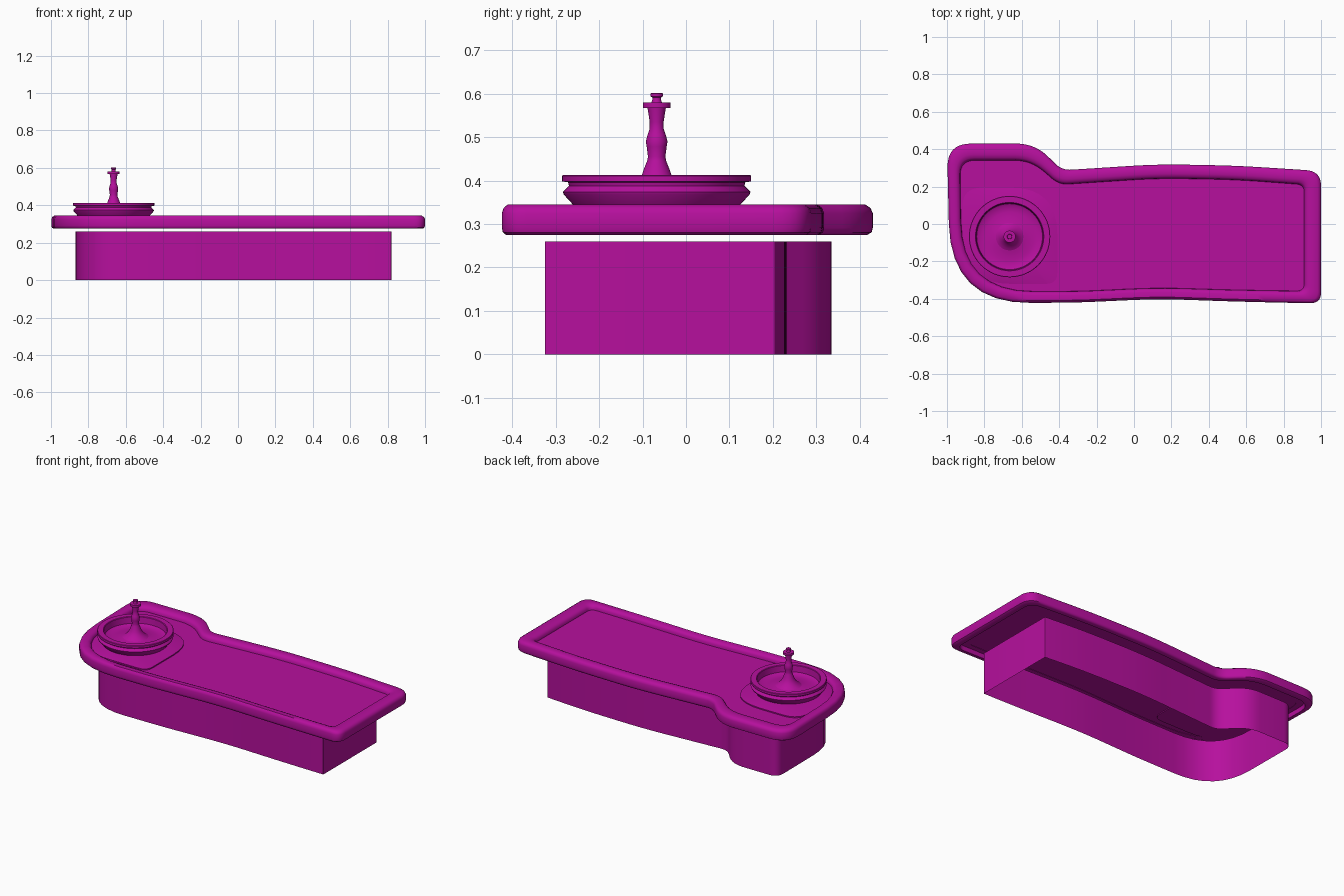
import bpy, bmesh, math
from mathutils import Vector

if "Cube" in bpy.data.objects:
    bpy.data.objects.remove(bpy.data.objects["Cube"])

mat = bpy.data.materials.new("magenta")
mat.diffuse_color = (0.47, 0.005, 0.34, 1)
mat.use_nodes = True
mat.node_tree.nodes["Principled BSDF"].inputs["Base Color"].default_value = mat.diffuse_color
CX, CY = -0.665, -0.0675   # wheel centre


def rounded(corners, seg=8):
    """Closed outline from (x, y, corner radius) with softened corners."""
    out = []
    n = len(corners)
    for i, (x, y, r) in enumerate(corners):
        p = Vector((x, y))
        a = Vector(corners[i - 1][:2]) - p
        b = Vector(corners[(i + 1) % n][:2]) - p
        s, e = p + a.normalized() * r, p + b.normalized() * r
        for k in range(seg + 1):
            t = k / seg
            out.append(s * (1 - t) ** 2 + p * 2 * t * (1 - t) + e * t * t)
    return out


def loft(name, rings, wrap=False, cap_start=False, cap_end=False, angle=35):
    """Skin a list of equal-length rings of 3D points."""
    bm = bmesh.new()
    vs = [[bm.verts.new(p) for p in ring] for ring in rings]
    n = len(vs[0])
    pairs = list(zip(vs, vs[1:])) + ([(vs[-1], vs[0])] if wrap else [])
    for a, b in pairs:
        for i in range(n):
            j = (i + 1) % n
            bm.faces.new((a[i], a[j], b[j], b[i]))
    if cap_start:
        bm.faces.new(vs[0])
    if cap_end:
        bm.faces.new(vs[-1])
    bmesh.ops.recalc_face_normals(bm, faces=bm.faces)
    me = bpy.data.meshes.new(name)
    bm.to_mesh(me)
    bm.free()
    me.materials.append(mat)
    ob = bpy.data.objects.new(name, me)
    bpy.context.collection.objects.link(ob)
    bpy.ops.object.select_all(action='DESELECT')
    ob.select_set(True)
    bpy.context.view_layer.objects.active = ob
    bpy.ops.object.shade_smooth_by_angle(angle=math.radians(angle))
    return ob


def at(outline, z):
    return [(p.x, p.y, z) for p in outline]


def lathe(name, profile, seg=64, **kw):
    rings = [[(CX + r * math.cos(2 * math.pi * i / seg),
               CY + r * math.sin(2 * math.pi * i / seg), z) for i in range(seg)]
             for r, z in profile]
    return loft(name, rings, **kw)


# Table outlines, all with matching corners
outer = rounded([(-1, .43, .13), (-.53, .43, .1), (-.385, .287, .05), (.13, .32, .15),
                 (.55, .312, .15), (1, .283, .08), (1, -.425, .06), (.55, -.415, .15),
                 (.13, -.4, .15), (-.3, -.42, .1), (-.98, -.425, .43)])
inner = rounded([(-.93, .34, .08), (-.55, .34, .09), (-.4, .21, .05), (.13, .245, .15),
                 (.55, .237, .15), (.91, .21, .04), (.91, -.358, .04), (.55, -.353, .15),
                 (.13, -.34, .15), (-.3, -.36, .1), (-.92, -.36, .38)])
foot = rounded([(-.87, .335, .06), (-.55, .335, .09), (-.43, .2, .05), (.13, .235, .15),
                (.55, .227, .15), (.82, .205, .005), (.82, -.325, .005), (.55, -.32, .15),
                (.13, -.305, .15), (-.3, -.322, .1), (-.865, -.325, .3)])

# Hollow base wall
loft("base_wall", [at(foot, 0), at(foot, .26)])

# Padded rail swept between the outer and inner outlines
section = [(.14, .275), (.03, .281), (0, .291), (0, .325), (.06, .337), (.2, .345),
           (.65, .345), (.85, .34), (.96, .33), (1, .315), (1, .302), (.5, .302), (.45, .275)]
loft("padded_rail", [at([o.lerp(i, t) for o, i in zip(outer, inner)], z)
                     for t, z in section], wrap=True, angle=42)

# Flat playing surface
loft("playing_surface", [at(inner, .304), at(inner, .315)], cap_start=True, cap_end=True)

# Raised plate, sloping up to the round wheel seat
plate = rounded([(-.92, .195, .11), (-.41, .195, .25), (-.41, -.32, .06), (-.91, -.32, .25)])
seat = []
for p in plate:
    d = (p - Vector((CX, CY))).normalized() * .195
    seat.append(Vector((CX, CY)) + d)
loft("wheel_plate", [at(plate, .298), at(plate, .322), at(seat, .338)],
     cap_start=True, cap_end=True)

# Wheel bowl
lathe("wheel_bowl", [(.18, .325), (.193, .345), (.214, .368), (.216, .374), (.202, .388),
                     (.204, .396), (.2175, .398), (.2175, .411), (.215, .413),
                     (.183, .413), (.18, .41), (.176, .372), (.165, .366), (.13, .362),
                     (.08, .37), (.02, .385)], cap_start=True, cap_end=True)

# Turned spindle
lathe("wheel_spindle", [(.085, .366), (.065, .376), (.045, .395), (.034, .413), (.030, .425),
                        (.022, .445), (.02, .455), (.023, .478), (.025, .49), (.021, .505),
                        (.016, .52), (.016, .535), (.021, .567), (.032, .567), (.032, .58),
                        (.012, .58), (.010, .586), (.010, .591), (.014, .594), (.014, .6),
                        (.012, .602)], seg=32, cap_start=True, cap_end=True)
